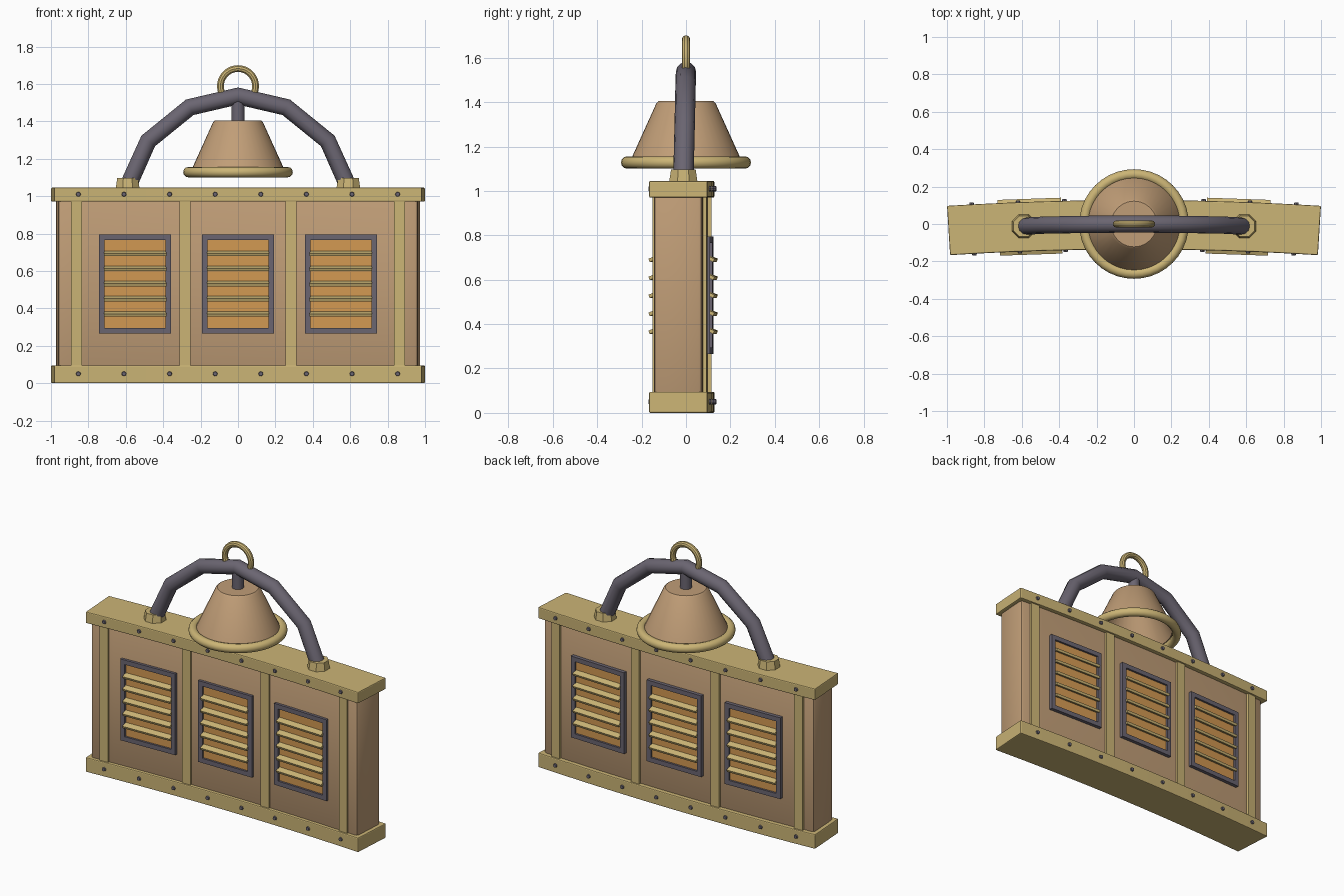
import bpy, bmesh, math
from mathutils import Matrix, Vector

if "Cube" in bpy.data.objects:
    bpy.data.objects.remove(bpy.data.objects["Cube"])

BEND = 16.0      # radius of the gentle curve of the cabinet
MID_Y = -0.004


def material(name, rgb):
    m = bpy.data.materials.new(name)
    m.use_nodes = True
    m.diffuse_color = (*rgb, 1)
    m.node_tree.nodes["Principled BSDF"].inputs["Base Color"].default_value = (*rgb, 1)
    return m


TAN = material("tan wood", (0.53, 0.34, 0.185))
BRASS = material("pale brass", (0.60, 0.46, 0.18))
IRON = material("dark iron", (0.145, 0.13, 0.165))
ORANGE = material("orange panel", (0.65, 0.32, 0.085))


def bend(co):
    a, r = co.x / BEND, BEND + co.y
    return Vector((math.sin(a) * r, MID_Y + math.cos(a) * r - BEND, co.z))


def finish(name, bm, mat, smooth=None):
    bmesh.ops.recalc_face_normals(bm, faces=bm.faces[:])
    mesh = bpy.data.meshes.new(name)
    bm.to_mesh(mesh)
    bm.free()
    ob = bpy.data.objects.new(name, mesh)
    bpy.context.collection.objects.link(ob)
    mesh.materials.append(mat)
    if smooth:
        smooth_object(ob, smooth)
    return ob


def smooth_object(ob, degrees):
    bpy.ops.object.select_all(action='DESELECT')
    ob.select_set(True)
    bpy.context.view_layer.objects.active = ob
    bpy.ops.object.shade_smooth_by_angle(angle=math.radians(degrees))


def add_box(bm, x, y, z, bevel=0.0, tilt=0.0, cuts=0):
    """Bent box; x, y and z are (low, high) ranges along the cabinet."""
    part = bmesh.new()
    bmesh.ops.create_cube(part, size=1)
    size = [r[1] - r[0] for r in (x, y, z)]
    mid = [(r[0] + r[1]) / 2 for r in (x, y, z)]
    part.transform(Matrix.Diagonal((*size, 1)))
    if bevel:
        bmesh.ops.bevel(part, geom=part.edges[:], offset=bevel, segments=2,
                        profile=0.5, affect='EDGES')
    for i in range(cuts):
        px = size[0] * ((i + 1) / (cuts + 1) - 0.5)
        bmesh.ops.bisect_plane(part, geom=part.verts[:] + part.edges[:] + part.faces[:],
                               plane_co=(px, 0, 0), plane_no=(1, 0, 0))
    part.transform(Matrix.Translation(mid) @ Matrix.Rotation(tilt, 4, 'X'))
    for v in part.verts:
        v.co = bend(v.co)
    temp = bpy.data.meshes.new("temp")
    part.to_mesh(temp)
    part.free()
    bm.from_mesh(temp)
    bpy.data.meshes.remove(temp)


def box(name, mat, x, y, z, smooth=None, **kw):
    bm = bmesh.new()
    add_box(bm, x, y, z, **kw)
    return finish(name, bm, mat, smooth)


def lathe(name, mat, profile, closed=False, steps=40):
    bm = bmesh.new()
    vs = [bm.verts.new((r, 0, z)) for r, z in profile]
    pairs = list(zip(vs, vs[1:])) + ([(vs[-1], vs[0])] if closed else [])
    edges = [bm.edges.new(p) for p in pairs]
    bmesh.ops.spin(bm, geom=vs + edges, cent=(0, 0, 0), axis=(0, 0, 1),
                   angle=math.tau, steps=steps)
    bmesh.ops.remove_doubles(bm, verts=bm.verts[:], dist=0.0005)
    return finish(name, bm, mat, 35)


def tube(name, mat, points, radius, resolution):
    cu = bpy.data.curves.new(name, 'CURVE')
    cu.dimensions = '3D'
    cu.bevel_depth, cu.bevel_resolution, cu.use_fill_caps = radius, resolution, True
    sp = cu.splines.new('POLY')
    sp.points.add(len(points) - 1)
    for p, co in zip(sp.points, points):
        p.co = (*co, 1)
    cu.materials.append(mat)
    ob = bpy.data.objects.new(name, cu)
    bpy.context.collection.objects.link(ob)
    bpy.ops.object.select_all(action='DESELECT')
    ob.select_set(True)
    bpy.context.view_layer.objects.active = ob
    bpy.ops.object.convert(target='MESH')
    smooth_object(ob, 35)


# Cabinet body and the two rails
box("cabinet_body", TAN, (-0.968, 0.968), (-0.112, 0.106), (0.05, 1.0),
    smooth=40, bevel=0.018, cuts=11)
RAIL_Y = (-0.132, 0.132)
box("bottom_rail", BRASS, (-0.992, 0.992), RAIL_Y, (0, 0.095), bevel=0.006, cuts=11)
box("top_rail", BRASS, (-0.992, 0.992), RAIL_Y, (0.97, 1.045), bevel=0.006, cuts=11)

# Both faces: posts, louvred windows and rivets
for face, s in (("front", -1), ("back", 1)):
    def depth(a, b):
        return tuple(sorted((s * a, s * b)))

    bm = bmesh.new()
    for x in (-0.87, -0.285, 0.285, 0.87):
        add_box(bm, (x - 0.03, x + 0.03), depth(0.08, 0.122), (0.08, 0.98))
    finish(face + "_posts", bm, BRASS)

    frames, panels, slats = bmesh.new(), bmesh.new(), bmesh.new()
    for x in (-0.555, 0, 0.555):
        for side in (-1, 1):
            c = x + side * 0.18
            add_box(frames, (c - 0.015, c + 0.015), depth(0.09, 0.129), (0.265, 0.795))
        for z in (0.265, 0.765):
            add_box(frames, (x - 0.165, x + 0.165), depth(0.09, 0.129), (z, z + 0.03))
        add_box(panels, (x - 0.167, x + 0.167), depth(0.09, 0.116), (0.29, 0.77))
        for i in range(5):
            z = 0.372 + i * 0.081
            add_box(slats, (x - 0.168, x + 0.168), depth(0.1, 0.148),
                    (z - 0.008, z + 0.008), tilt=-s * math.radians(22))
    finish(face + "_window_frames", frames, IRON)
    finish(face + "_window_panels", panels, ORANGE)
    finish(face + "_window_slats", slats, BRASS)

    bm = bmesh.new()
    for i in range(8):
        for z in (0.05, 1.01):
            at = bend(Vector(((i - 3.5) * 0.246, s * 0.134, z)))
            bmesh.ops.create_cone(bm, cap_ends=True, segments=8, radius1=0.014,
                                  radius2=0.011, depth=0.014,
                                  matrix=Matrix.Translation(at)
                                  @ Matrix.Rotation(-s * math.pi / 2, 4, 'X'))
    finish(face + "_rivets", bm, IRON)

# Collars that hold the handle
bm = bmesh.new()
for x in (-0.59, 0.59):
    bmesh.ops.create_cone(bm, cap_ends=True, segments=8, radius1=0.071, radius2=0.06,
                          depth=0.07, matrix=Matrix.Translation((x, -0.012, 1.062))
                          @ Matrix.Rotation(math.pi / 8, 4, 'Z'))
finish("handle_collars", bm, BRASS)

# Arched handle, carrying ring and bell stem
half = [(0.59, -0.012, 1.05), (0.48, -0.006, 1.295), (0.258, -0.002, 1.475)]
path = [(-x, y, z) for x, y, z in half] + [(0, 0, 1.535)] + half[::-1]
tube("arched_handle", IRON, path, 0.046, 4)
ring = [math.radians(-30 + 240 * i / 24) for i in range(25)]
tube("carrying_ring", BRASS,
     [(0.094 * math.cos(a), 0, 1.588 + 0.094 * math.sin(a)) for a in ring], 0.019, 3)
tube("bell_stem", IRON, [(0, 0, 1.38), (0, 0, 1.53)], 0.036, 4)

# Hollow bell with a rounded rim
lathe("bell", TAN, [(0, 1.405), (0.122, 1.405), (0.133, 1.396), (0.249, 1.14),
                    (0.235, 1.14), (0.118, 1.385), (0, 1.385)])
turns = [math.tau * i / 12 for i in range(12)]
lathe("bell_rim", BRASS, [(0.265 + 0.028 * math.cos(a), 1.128 + 0.028 * math.sin(a))
                          for a in turns], closed=True)
